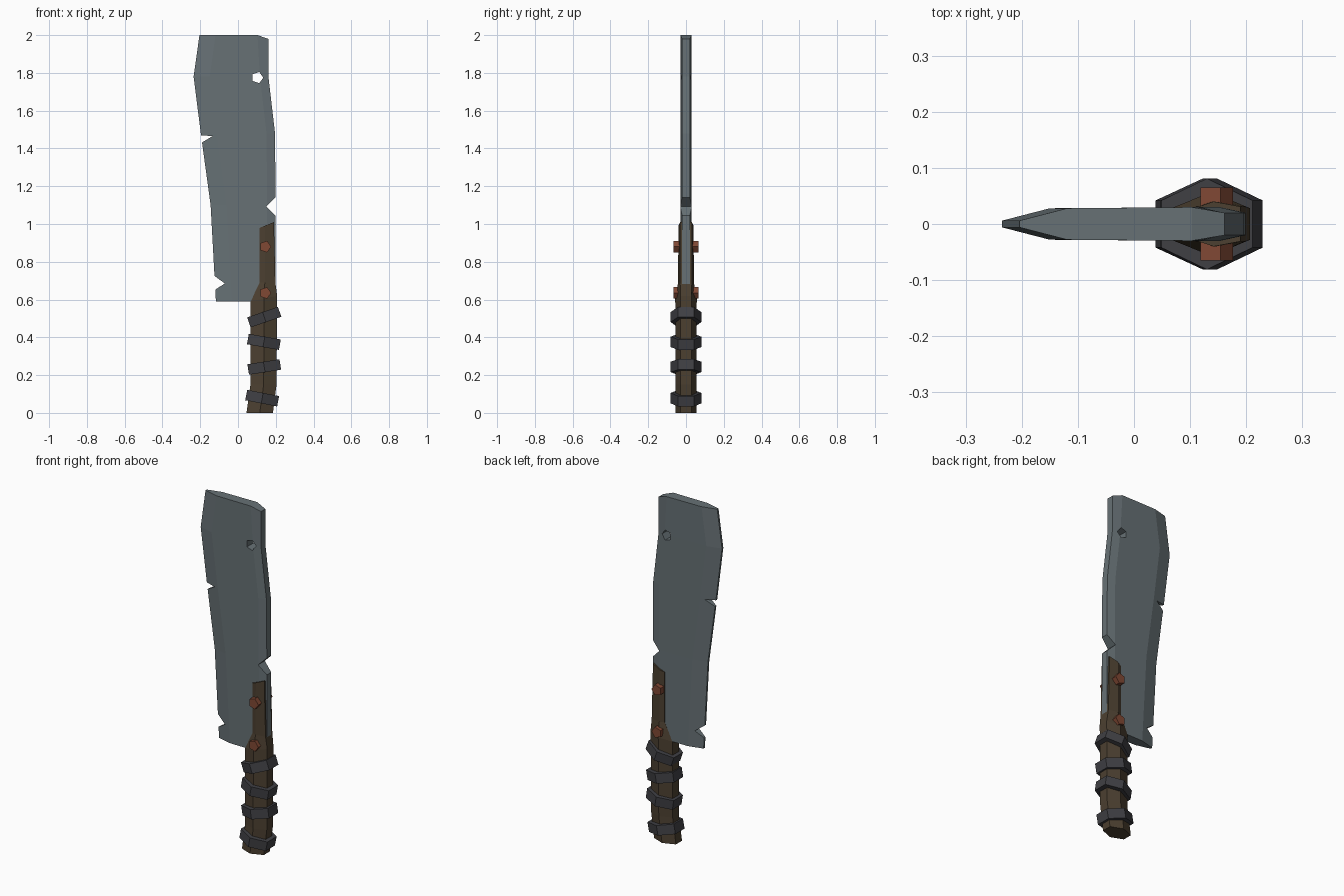
import bpy, bmesh, math

if "Cube" in bpy.data.objects:
    bpy.data.objects.remove(bpy.data.objects["Cube"])


def material(name, rgb):
    m = bpy.data.materials.new(name)
    m.diffuse_color = (*rgb, 1)
    m.use_nodes = True
    m.node_tree.nodes["Principled BSDF"].inputs["Base Color"].default_value = m.diffuse_color
    return m


STEEL = material("dull steel", (0.135, 0.165, 0.178))
WOOD = material("dark wood", (0.072, 0.051, 0.030))
LEATHER = material("dark leather", (0.050, 0.050, 0.057))
COPPER = material("rusty copper", (0.215, 0.065, 0.034))


def finish(name, bm, mat=None):
    bmesh.ops.recalc_face_normals(bm, faces=bm.faces)
    me = bpy.data.meshes.new(name)
    bm.to_mesh(me)
    bm.free()
    ob = bpy.data.objects.new(name, me)
    bpy.context.collection.objects.link(ob)
    if mat:
        me.materials.append(mat)
    return ob


def loft(name, rings, mat=None):
    """Skin a stack of equal-sized rings; caps are strips across the ring."""
    bm = bmesh.new()
    vs = [[bm.verts.new(p) for p in r] for r in rings]
    n = len(vs[0])
    for a, b in zip(vs, vs[1:]):
        for i in range(n):
            bm.faces.new((a[i], a[(i + 1) % n], b[(i + 1) % n], b[i]))
    for r in (vs[0], vs[-1]):
        for i in range(n // 2 - 1):
            bm.faces.new((r[i], r[i + 1], r[n - 2 - i], r[n - 1 - i]))
    return finish(name, bm, mat)


def prism(name, pts, y0, y1, mat=None):
    """Extrude an x-z polygon from y0 to y1."""
    bm = bmesh.new()
    a, b = [[bm.verts.new((x, y, z)) for x, z in pts] for y in (y0, y1)]
    bm.faces.new(a)
    bm.faces.new(b)
    n = len(pts)
    for i in range(n):
        bm.faces.new((a[i], a[(i + 1) % n], b[(i + 1) % n], b[i]))
    return finish(name, bm, mat)


def pentagon(cx, cz, r):
    return [(cx + r * math.cos(math.tau * i / 5), cz + r * math.sin(math.tau * i / 5))
            for i in range(5)]


# Blade: thin cutting edge on the left, flat cheeks, chamfered spine
def blade_ring(z, edge, spine, top=False):
    cols = [(edge, 0.006, z), (edge + 0.085, 0.028, z),
            (0.103 if top else spine - 0.045, 0.03, z),
            (spine, 0.02, z - 0.02 if top else z)]
    return [(x, -y, h) for x, y, h in cols] + [(x, y, h) for x, y, h in reversed(cols)]


blade = loft("blade", [
    blade_ring(0.59, -0.117, 0.199), blade_ring(1.10, -0.145, 0.199),
    blade_ring(1.48, -0.197, 0.196), blade_ring(1.78, -0.235, 0.161),
    blade_ring(2.0, -0.204, 0.161, True)], STEEL)

# Chips in the edges and the hanging hole
cuts = {
    "lower_chip_cutter": [(-0.164, 0.755), (-0.07, 0.685), (-0.164, 0.625)],
    "upper_chip_cutter": [(-0.241, 1.402), (-0.135, 1.465), (-0.261, 1.475)],
    "spine_chip_cutter": [(0.246, 1.187), (0.15, 1.093), (0.246, 0.997)],
    "hole_cutter": pentagon(0.103, 1.775, 0.031),
}
for name, pts in cuts.items():
    cutter = prism(name, pts, -0.1, 0.1)
    cutter.hide_render = True
    cutter.hide_set(True)
    mod = blade.modifiers.new(name, "BOOLEAN")
    mod.operation = "DIFFERENCE"
    mod.solver = "EXACT"
    mod.object = cutter


# Handle: six-sided, bent at the butt, narrowing to a strip along the blade
def hex_ring(left, right, ridge, side, peak, zl, zr):
    zm = zl + (zr - zl) * (ridge - left) / (right - left)
    return [(left, -side, zl), (ridge, -peak, zm), (right, -side, zr),
            (right, side, zr), (ridge, peak, zm), (left, side, zl)]


loft("handle", [
    hex_ring(0.045, 0.185, 0.115, 0.028, 0.055, 0, 0),
    hex_ring(0.066, 0.204, 0.136, 0.028, 0.055, 0.15, 0.15),
    hex_ring(0.066, 0.207, 0.138, 0.028, 0.057, 0.59, 0.62),
    hex_ring(0.115, 0.198, 0.142, 0.031, 0.042, 0.69, 0.69),
    hex_ring(0.115, 0.19, 0.142, 0.031, 0.04, 0.98, 1.01)], WOOD)

# Leather bands wound round the grip
for i, (x, z, tilt) in enumerate([(0.128, 0.078, -11), (0.139, 0.243, 9),
                                  (0.137, 0.376, -10), (0.139, 0.507, 19)]):
    band = loft(f"grip_band_{i + 1}",
                [hex_ring(-0.086, 0.086, 0, 0.042, 0.081, h, h) for h in (-0.028, 0.028)],
                LEATHER)
    band.location = (x, 0, z)
    band.rotation_euler.y = -math.radians(tilt)

# Rivets through handle and blade
for i, z in enumerate((0.635, 0.88)):
    prism(f"rivet_{i + 1}", pentagon(0.144, z, 0.032), -0.065, 0.065, COPPER)
